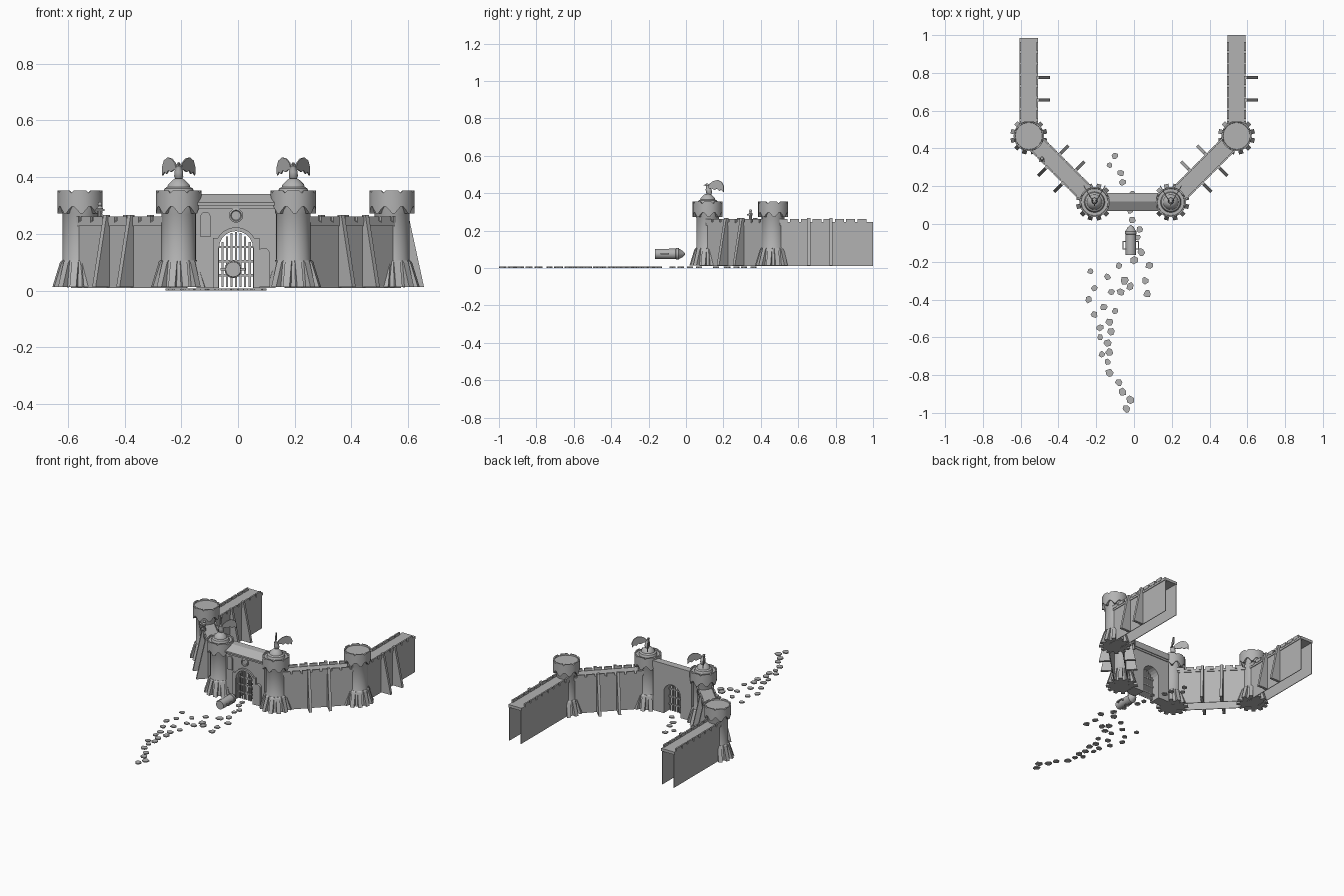
import bpy, bmesh, random
from math import sin, cos, pi, radians
from mathutils import Matrix, Vector

if "Cube" in bpy.data.objects:
    bpy.data.objects.remove(bpy.data.objects["Cube"])

stone = bpy.data.materials.new("grey stone")
stone.use_nodes = True
grey = (0.45, 0.45, 0.45, 1)
stone.diffuse_color = grey
stone.node_tree.nodes["Principled BSDF"].inputs["Base Color"].default_value = grey

random.seed(4)
T = lambda x, y, z=0: Matrix.Translation((x, y, z))
R = lambda deg, axis="Z": Matrix.Rotation(radians(deg), 4, axis)
CX = -0.007
I = Matrix.Identity(4)


def finish(bm, name, smooth=False):
    bmesh.ops.recalc_face_normals(bm, faces=bm.faces)
    mesh = bpy.data.meshes.new(name)
    bm.to_mesh(mesh)
    bm.free()
    mesh.materials.append(stone)
    ob = bpy.data.objects.new(name, mesh)
    bpy.context.collection.objects.link(ob)
    if smooth:
        bpy.ops.object.select_all(action="DESELECT")
        ob.select_set(True)
        bpy.context.view_layer.objects.active = ob
        bpy.ops.object.shade_smooth_by_angle(angle=radians(35))
    return ob


def box(bm, x0, x1, y0, y1, z0, z1, m=I):
    size = Matrix.Diagonal((x1 - x0, y1 - y0, z1 - z0, 1))
    mid = T((x0 + x1) / 2, (y0 + y1) / 2, (z0 + z1) / 2)
    bmesh.ops.create_cube(bm, size=1, matrix=m @ mid @ size)


def prism(bm, pts, thick, m=I):
    """Outline in local XZ, thickened along local Y."""
    a, b = [[bm.verts.new(m @ Vector((x, y, z))) for x, z in pts]
            for y in (-thick / 2, thick / 2)]
    bm.faces.new(a)
    bm.faces.new(b[::-1])
    for i in range(len(pts)):
        j = i - 1
        bm.faces.new((a[j], a[i], b[i], b[j]))


def lathe(bm, profile, m=I, n=24):
    rings = [[bm.verts.new(m @ Vector((r * cos(2 * pi * i / n), r * sin(2 * pi * i / n), z)))
              for i in range(n)] for r, z in profile]
    for a, b in zip(rings, rings[1:]):
        for i in range(n):
            bm.faces.new((a[i - 1], a[i], b[i], b[i - 1]))
    bm.faces.new(rings[0])
    bm.faces.new(rings[-1])


def arch(half, base, spring, steps=10):
    """Round-headed outline, running left to right."""
    top = [(-half * cos(pi * i / steps), spring + half * sin(pi * i / steps))
           for i in range(steps + 1)]
    return [(-half, base)] + top + [(half, base)]


# Towers: shaft, scalloped crown and flared foot buttresses
def tower(name, x, y):
    m = T(x, y)
    bm = bmesh.new()
    lathe(bm, [(.076, .012), (.066, .1), (.061, .11), (.061, .27), (.074, .3), (.074, .345)], m)
    finish(bm, name + "_shaft", True)

    bm = bmesh.new()
    n = 48
    drops = (.272, .272, .285, .296, .296, .285)
    rings = []
    for r, edge in ((.08, 0), (.08, 1), (.072, 1), (.06, 0)):
        ring = []
        for i in range(n):
            z = (.344 if i % 6 == 3 else .354) if edge else drops[i % 6]
            a = 2 * pi * i / n
            ring.append(bm.verts.new(m @ Vector((r * cos(a), r * sin(a), z))))
        rings.append(ring)
    for k in range(4):
        for i in range(n):
            a, b = rings[k - 1], rings[k]
            bm.faces.new((a[i - 1], a[i], b[i], b[i - 1]))
    finish(bm, name + "_crown", True)

    bm = bmesh.new()
    foot = [(.05, .012), (.098, .012), (.07, .1), (.064, .106), (.05, .106)]
    for i in range(12):
        prism(bm, foot, .024, m @ R(30 * i + 15))
    finish(bm, name + "_foot_buttresses")


# Walls: two hollow faces, a walkway, low merlons and leaning fins
def wall(name, x, y, angle, length, sides):
    m = T(x, y) @ R(angle)
    bm = bmesh.new()
    for s in (-1, 1):
        box(bm, 0, length, s * .042 - .002, s * .042 + .002, .01, .235, m)
    finish(bm, name + "_faces")
    bm = bmesh.new()
    box(bm, 0, length, -.048, .048, .228, .246, m)
    for s in (-1, 1):
        for i in range(int(length / .06)):
            box(bm, .06 * i + .03, .06 * i + .078, s * .045 - .005, s * .045 + .005, .24, .262, m)
    finish(bm, name + "_walkway")
    bm = bmesh.new()
    fin = [(.04, .012), (.113, .012), (.058, .266), (.04, .266)]
    for s in sides:
        for d in (.19, .31):
            prism(bm, fin, .017, m @ T(d, 0) @ R(90 * s))
    finish(bm, name + "_fins")


# Winged bird on a domed pedestal
def bird(name, x, y):
    m = T(x, y)
    bm = bmesh.new()
    lathe(bm, [(.055, .345), (.05, .36), (.04, .366), (.038, .374), (.022, .39), (.014, .395)], m)
    lathe(bm, [(.008, 0), (.016, .015), (.015, .035), (.009, .048), (.01, .055), (.004, .064)],
          m @ T(0, .012, .388) @ R(14, "X"), 12)
    lathe(bm, [(.006, 0), (.001, .02)], m @ T(0, -.002, .447) @ R(105, "X"), 8)
    finish(bm, name + "_body", True)
    bm = bmesh.new()
    outline = [(.006, .425), (.012, .45), (.024, .465), (.038, .47), (.051, .458), (.057, .435),
               (.056, .406), (.049, .418), (.042, .412), (.035, .424), (.027, .418), (.018, .425)]
    for s in (-1, 1):
        vs = [bm.verts.new(m @ Vector((s * a, 1.7 * a - .01, z))) for a, z in outline]
        bm.faces.new(vs)
    wings = finish(bm, name + "_wings")
    mod = wings.modifiers.new("thickness", "SOLIDIFY")
    mod.thickness = .005
    mod.offset = 0


for s, side in ((-1, "right"), (1, "left")):
    fx, bx = CX + s * .202, CX + s * .55
    tower("front_tower_" + side, fx, .116)
    tower("rear_tower_" + side, bx, .466)
    bird("bird_" + side, fx, .116)
    wall("angled_wall_" + side, fx, .116, 90 - 45 * s, .493, (-1, 1))
    wall("rear_wall_" + side, bx, .466, 90, .526 + s * .008, (-1,))

# Gatehouse with an arched passage
g = T(CX, .12)
bm = bmesh.new()
prism(bm, [(-.14, .01)] + arch(.06, .01, .15) + [(.14, .01), (.14, .305), (-.14, .305)], .07, g)
finish(bm, "gate_wall")
bm = bmesh.new()
roof = [(-.05, .3), (-.05, .31), (0, .34), (.045, .34), (.045, .3)]
prism(bm, roof, .27, g @ R(90))
box(bm, -.135, .135, -.043, .04, .288, .3, g)
finish(bm, "gate_roof")

# Gate face trim: piers, niches, medallion and arch ring
bm = bmesh.new()
for s in (-1, 1):
    box(bm, s * .072 - .01, s * .072 + .01, -.048, -.03, .01, .185, g)
prism(bm, arch(.021, .012, .13), .02, g @ T(.098, -.04))
prism(bm, arch(.018, .19, .26), .014, g @ T(-.108, -.036))
outer, inner = arch(.074, .15, .15), arch(.06, .15, .15)
prism(bm, outer[1:-1] + inner[-2:0:-1], .016, g @ T(0, -.038))
finish(bm, "gate_trim")
bm = bmesh.new()
lathe(bm, [(.025, 0), (.025, .01), (.019, .012), (.016, .008)], g @ T(0, -.034, .265) @ R(90, "X"))
finish(bm, "gate_medallion", True)

# Portcullis
bm = bmesh.new()
for i in range(-3, 4):
    box(bm, .016 * i - .004, .016 * i + .004, -.024, -.016, .012, .207 - .004 * i * i, g)
for z in (.05, .1, .15):
    box(bm, -.06, .06, -.022, -.014, z, z + .008, g)
finish(bm, "portcullis")

# Battering ram with side handles
ram = T(-.017, -.165, .075)
bm = bmesh.new()
lathe(bm, [(.027, 0), (.028, .11), (.031, .112), (.031, .126), (.026, .13), (.017, .147), (.003, .16)],
      ram @ R(-90, "X"), 16)
finish(bm, "ram", True)
bm = bmesh.new()
for s in (-1, 1):
    box(bm, s * .041 - .003, s * .041 + .003, .03, .075, -.004, .004, ram)
    for y in (.03, .069):
        box(bm, s * .033 - .01, s * .033 + .01, y, y + .006, -.004, .004, ram)
finish(bm, "ram_handles")

# Lookout standing on the right angled wall
post = T(-.487, .345, .245)
bm = bmesh.new()
lathe(bm, [(.011, 0), (.008, .028), (.012, .045), (.005, .053)], post, 10)
bmesh.ops.create_icosphere(bm, subdivisions=2, radius=.008, matrix=post @ T(0, 0, .06))
box(bm, -.016, .016, -.018, -.004, .036, .043, post)
finish(bm, "lookout", True)

# Stepping stones of the path, in hundredths
spots = """-23,-25 -21,-34 -24,-40 -21,-48 -8,-22 -14,-28 -12,-36 -16,-44 -10,-46 -7,-36 -5,-30
-2,-33 4,-15 8,-22 6,-30 7,-37 0,-19 -13,-52 -12,-57 -18,-55 -18,-60 -14,-63 -13,-68 -17,-69
-14,-73 -13,-79 -8,-84 -6,-89 -2,-93 -4,-98 3,-3 2,-7 -1,2 -10,36 -13,31 -7,27 -6,22 -2,7 -1,16"""
bm = bmesh.new()
for spot in spots.split():
    x, y = [int(v) / 100 for v in spot.split(",")]
    size, turn = random.uniform(.016, .023), random.random() * pi
    pts = []
    for k in range(6):
        a, r = turn + k * pi / 3 + random.uniform(-.2, .2), size * random.uniform(.85, 1.1)
        pts.append((r * cos(a), r * sin(a)))
    prism(bm, pts, .007, T(x, max(y, -.978), .0035) @ R(90, "X"))
finish(bm, "path_stones")
